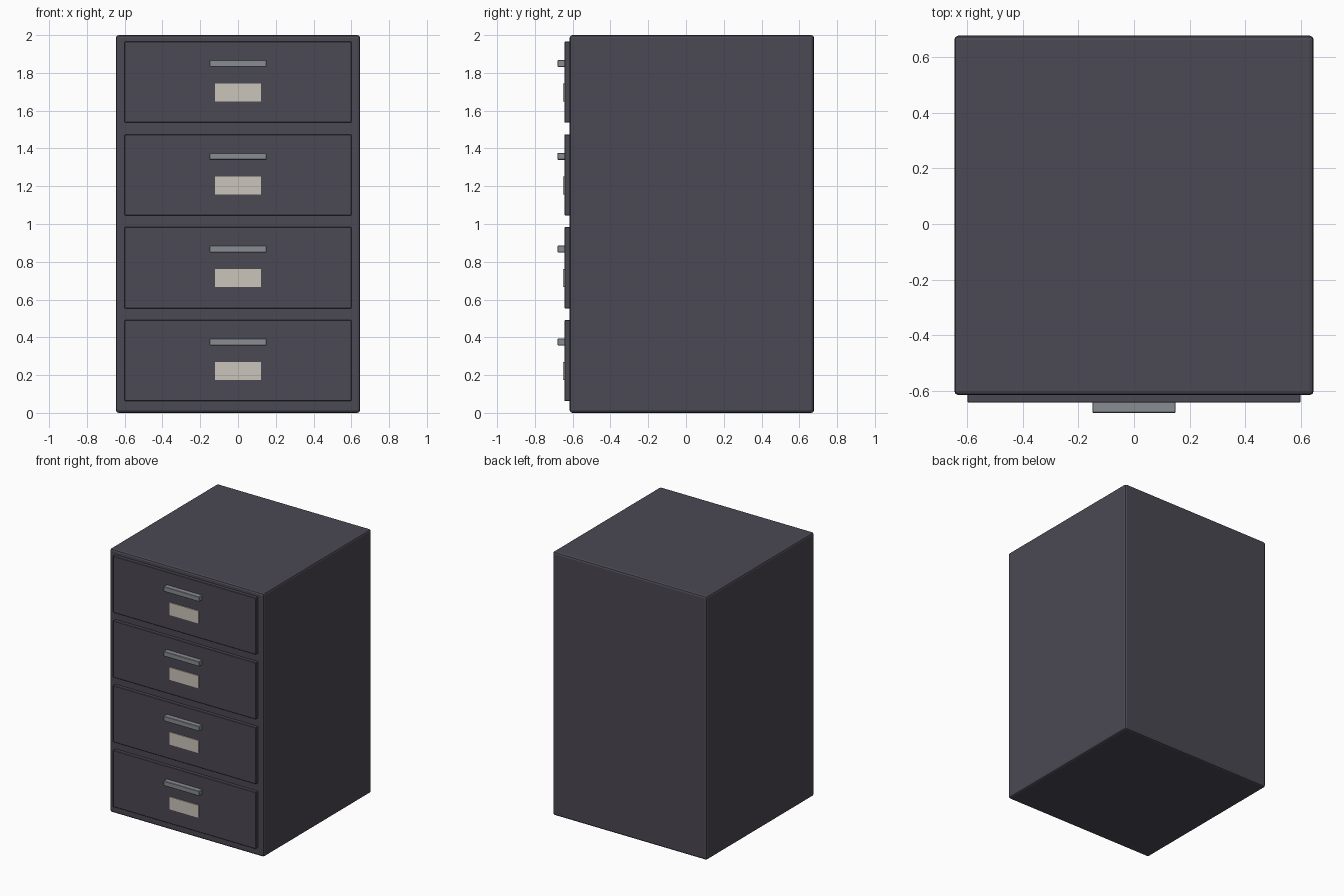
import bpy

if "Cube" in bpy.data.objects:
    bpy.data.objects.remove(bpy.data.objects["Cube"])


def material(name, rgb):
    m = bpy.data.materials.new(name)
    m.diffuse_color = (*rgb, 1)
    m.use_nodes = True
    m.node_tree.nodes["Principled BSDF"].inputs["Base Color"].default_value = m.diffuse_color
    return m


def box(name, x, y, z, mat, bevel=0.0, segments=2):
    """Box from (min, max) ranges on each axis, with optional rounded edges."""
    ranges = (x, y, z)
    bpy.ops.mesh.primitive_cube_add(size=1, location=[(a + b) / 2 for a, b in ranges])
    o = bpy.context.object
    o.name = name
    o.scale = [b - a for a, b in ranges]
    bpy.ops.object.transform_apply(location=False, rotation=False, scale=True)
    o.data.materials.append(mat)
    if bevel:
        mod = o.modifiers.new("rounded_edges", 'BEVEL')
        mod.width = bevel
        mod.segments = segments
    return o


dark = material("dark_metal", (0.07, 0.065, 0.085))
steel = material("steel", (0.25, 0.27, 0.29))
paper = material("card", (0.6, 0.56, 0.49))

# Cabinet shell
box("cabinet_body", (-0.647, 0.647), (-0.616, 0.678), (0, 2), dark, 0.015)

# Four drawers, each with a pull and a label card
for i in range(4):
    z = 0.277 + i * 0.4915
    n = i + 1
    box(f"drawer_front_{n}", (-0.6, 0.6), (-0.643, -0.606), (z - 0.215, z + 0.215), dark, 0.003, 1)
    box(f"drawer_handle_{n}", (-0.15, 0.15), (-0.68, -0.638), (z + 0.08, z + 0.117), steel, 0.003, 1)
    box(f"label_card_{n}", (-0.122, 0.122), (-0.65, -0.638), (z - 0.103, z - 0.008), paper)
